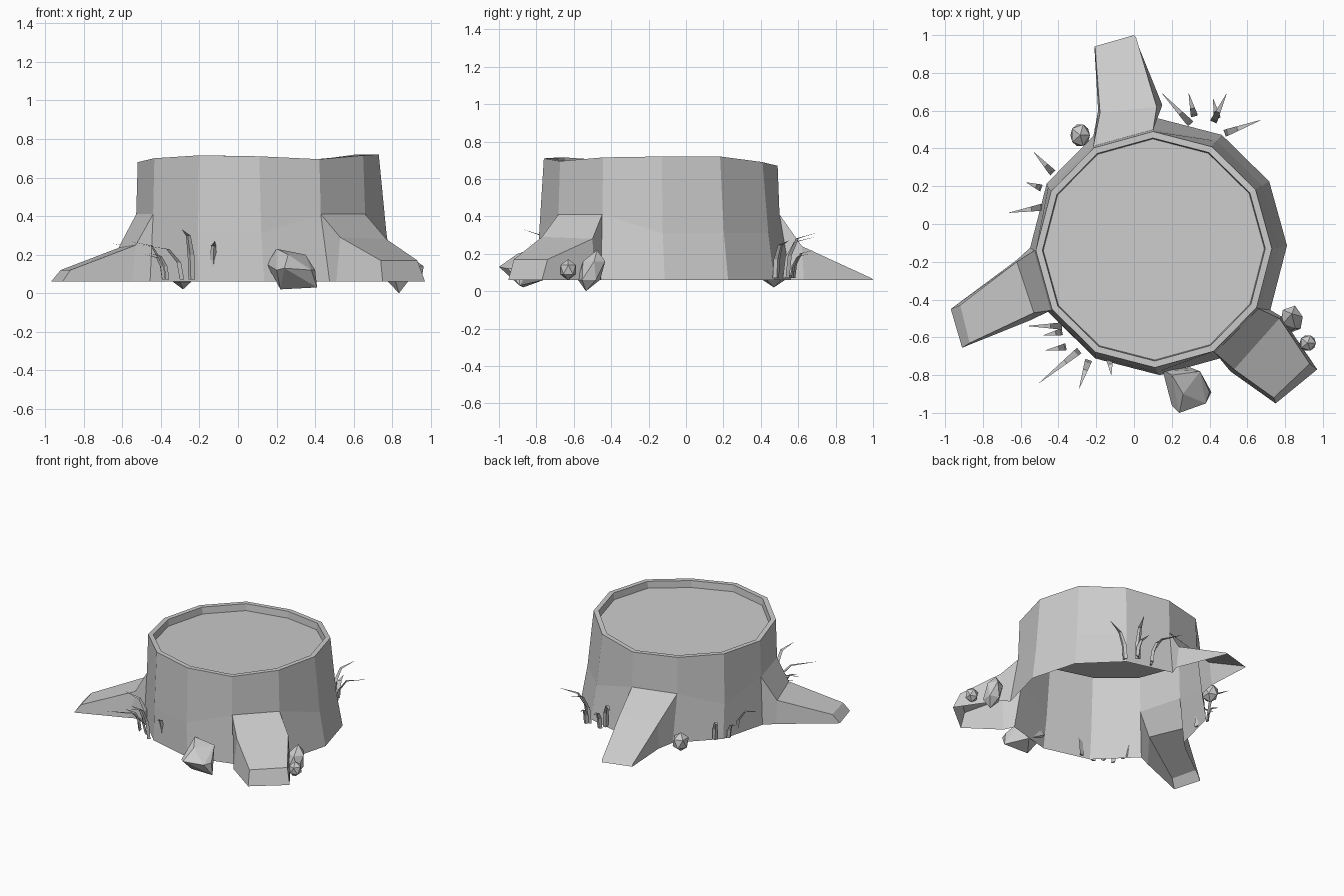
import bpy, bmesh, math
from mathutils import Vector

if "Cube" in bpy.data.objects:
    bpy.data.objects.remove(bpy.data.objects["Cube"])


def finish(bm, name):
    bmesh.ops.recalc_face_normals(bm, faces=bm.faces)
    me = bpy.data.meshes.new(name)
    bm.to_mesh(me)
    bm.free()
    ob = bpy.data.objects.new(name, me)
    bpy.context.collection.objects.link(ob)
    return ob


N = 12
TOP_Z = [.72, .72, .69, .67, .68, .68, .68, .70, .715, .71, .695, .715]

# Roots: index of the trunk side -> flare ridge, tip ridge and tip foot,
# each a pair of points (first is on the lower-angle side)
ROOTS = {
    3: (((.12, .62, .24), (-.18, .59, .24)),
        ((.01, .99, .07), (-.205, .93, .07)),
        ((.0, 1.0, .06), (-.21, .94, .06)),
        ((.15, .63, .06), (-.19, .60, .06))),
    6: (((-.62, -.20, .235), (-.53, -.47, .25)),
        ((-.92, -.43, .12), (-.87, -.63, .12)),
        ((-.97, -.45, .06), (-.91, -.655, .06)),
        ((-.62, -.19, .06), (-.55, -.51, .06))),
    10: (((.53, -.77, .29), (.77, -.50, .28)),
         ((.74, -.92, .17), (.93, -.74, .17)),
         ((.75, -.95, .06), (.97, -.77, .06)),
         ((.51, -.78, .06), (.78, -.49, .06))),
}
root_verts = {k % N for r in ROOTS for k in (r, r + 1)}


# Trunk with hollowed top, open bottom and three roots
bm = bmesh.new()


def ring(cx, cy, r, zs):
    return [bm.verts.new((cx + r * math.cos(math.radians(30 * k + .5)),
                          cy + r * math.sin(math.radians(30 * k + .5)), zs[k]))
            for k in range(N)]


low = ring(.13, -.12, .68, [.06] * N)
mid = ring(.115, -.13, .655, [.31] * N)
for k in root_verts:                       # trunk is slimmer above each root
    a = math.radians(30 * k + .5)
    mid[k].co = (.107 + .635 * math.cos(a), -.135 + .635 * math.sin(a), .41)
top = ring(.105, -.135, .625, TOP_Z)
inner = ring(.105, -.135, .59, TOP_Z)
floor = ring(.105, -.135, .585, [z - .05 for z in TOP_Z])
for k in range(N):
    j = (k + 1) % N
    for a, b in ((low, mid), (mid, top), (top, inner), (inner, floor)):
        if a is low and k in ROOTS:
            continue
        bm.faces.new((a[k], a[j], b[j], b[k]))
bm.faces.new(floor)
for k, rows in ROOTS.items():
    j = (k + 1) % N
    fl, tip, foot, base = [[bm.verts.new(p) for p in row] for row in rows]
    start = (mid[k], mid[j])
    for a, b in ((start, fl), (fl, tip), (tip, foot)):
        bm.faces.new((a[0], a[1], b[1], b[0]))
    for s, bottom in ((0, low[k]), (1, low[j])):
        bm.faces.new((start[s], fl[s], base[s], bottom))
        bm.faces.new((fl[s], tip[s], foot[s], base[s]))
finish(bm, "stump_with_roots")


# Rocks
def hull(name, pts):
    bm = bmesh.new()
    for p in pts:
        bm.verts.new(p)
    res = bmesh.ops.convex_hull(bm, input=bm.verts)
    loose = [v for v in bm.verts if not v.link_faces]
    bmesh.ops.delete(bm, geom=loose, context='VERTS')
    return finish(bm, name)


hull("front_rock", [(.15, -.77, .15), (.20, -.80, .23), (.35, -.78, .20),
                    (.40, -.89, .12), (.38, -.95, .12), (.24, -1, .13),
                    (.20, -.96, .12), (.22, -.87, .02), (.41, -.89, .03),
                    (.30, -.76, .06), (.26, -.90, .20)])


def pebble(name, c, size, tilt=0):
    bm = bmesh.new()
    bmesh.ops.create_icosphere(bm, subdivisions=1, radius=1)
    for v in bm.verts:
        z = v.co.z
        v.co = Vector(c) + Vector((v.co.x * size[0], v.co.y * size[1] + tilt * z, z * size[2]))
    return finish(bm, name)


pebble("side_rock", (.835, -.505, .11), (.065, .07, .11), .03)
pebble("side_pebble", (.92, -.63, .115), (.048, .048, .056))
pebble("back_rock", (-.285, .47, .09), (.058, .068, .07))


# Grass blades: base x, y, tip x, y, height
BLADES = {
    "back_grass": [(.30, .53, .15, .69, .29), (.32, .57, .29, .69, .22),
                   (.42, .54, .49, .69, .31), (.44, .56, .42, .66, .2),
                   (.48, .48, .67, .55, .27)],
    "left_grass": [(-.43, .27, -.53, .38, .24), (-.49, .19, -.57, .22, .19),
                   (-.48, .09, -.66, .06, .26)],
    "front_grass": [(-.38, -.54, -.56, -.54, .27), (-.38, -.57, -.48, -.59, .2),
                    (-.36, -.65, -.47, -.67, .21), (-.29, -.67, -.50, -.84, .25),
                    (-.24, -.72, -.29, -.87, .33), (-.13, -.71, -.12, -.80, .27)],
}
# out along blade, share of height, half width
SECTION = [(0, 0, .018), (.08, .5, .018), (.35, .88, .013), (1, 1, .001)]
for name, blades in BLADES.items():
    bm = bmesh.new()
    for x, y, tx, ty, h in blades:
        d = Vector((tx - x, ty - y, 0))
        side = Vector((-d.y, d.x, 0)).normalized()
        out = d.normalized()
        prev = None
        for t, f, w in SECTION:
            c = Vector((x, y, .07 + (h - .07) * f)) + d * t
            cur = [bm.verts.new(c + side * w), bm.verts.new(c - side * w),
                   bm.verts.new(c + out * w * .8)]
            if prev:
                for i in range(3):
                    n = (i + 1) % 3
                    bm.faces.new((prev[i], prev[n], cur[n], cur[i]))
            else:
                bm.faces.new(cur)
            prev = cur
    finish(bm, name)
